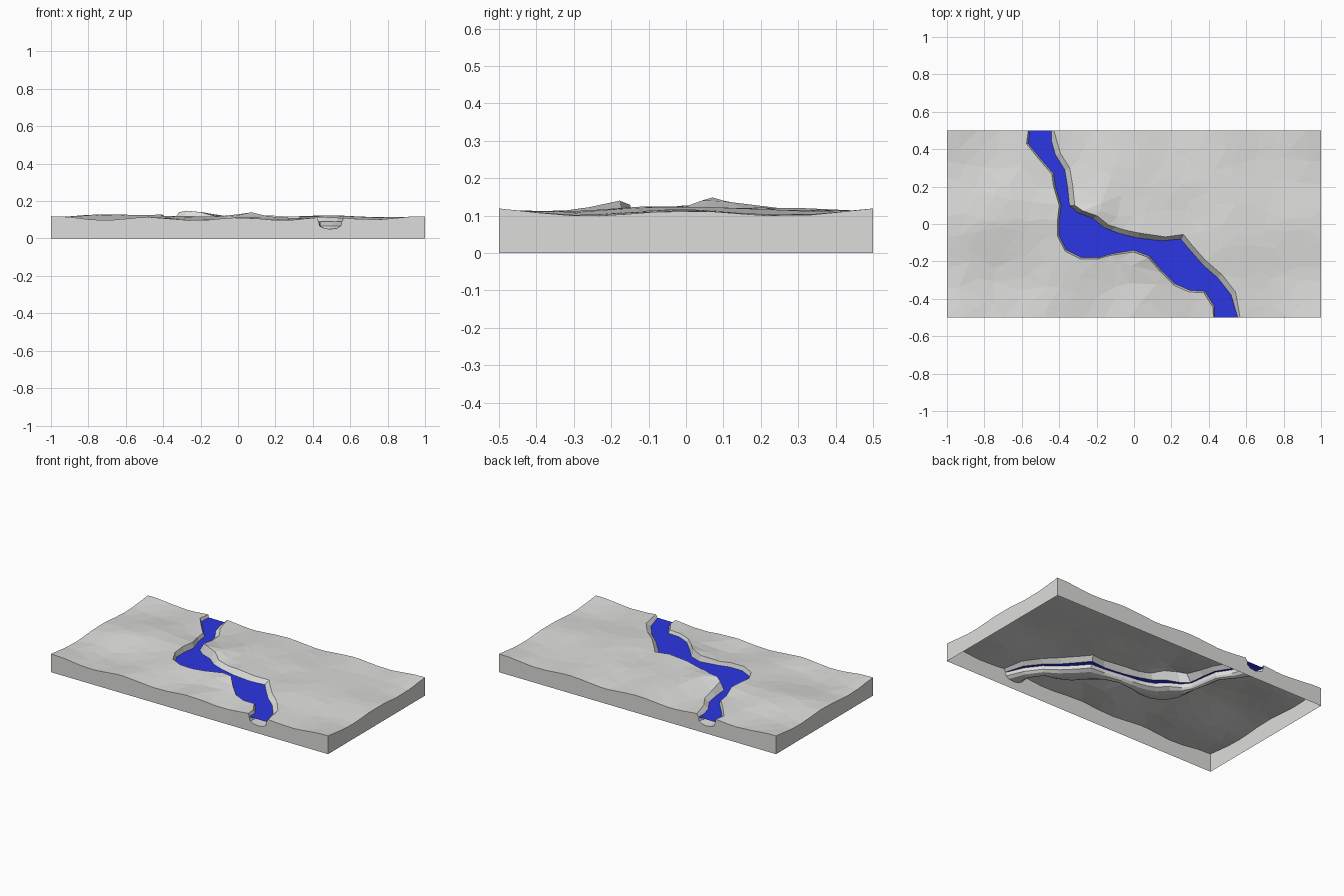
import bpy, bmesh, math, random
from mathutils import Vector, noise
from mathutils.geometry import delaunay_2d_cdt, intersect_point_line

random.seed(4)
if "Cube" in bpy.data.objects:
    bpy.data.objects.remove(bpy.data.objects["Cube"])


def material(name, colour):
    mat = bpy.data.materials.new(name)
    mat.use_nodes = True
    mat.diffuse_color = (*colour, 1)
    mat.node_tree.nodes["Principled BSDF"].inputs["Base Color"].default_value = (*colour, 1)
    return mat


stone = material("stone grey", (0.72, 0.72, 0.71))
blue = material("river blue", (0.024, 0.038, 0.77))

WATER_Z = 0.092
# waterline, from the back edge to the front edge: west bank and east bank
WEST = [(-.56, .5), (-.565, .43), (-.5, .35), (-.43, .27), (-.42, .2), (-.39, .1), (-.4, .02),
        (-.4, -.06), (-.36, -.14), (-.28, -.18), (-.19, -.18), (-.12, -.16), (0, -.14), (.08, -.17),
        (.15, -.25), (.22, -.32), (.3, -.355), (.38, -.36), (.43, -.44), (.43, -.5)]
EAST = [(-.44, .5), (-.44, .44), (-.42, .37), (-.37, .29), (-.355, .2), (-.345, .1), (-.3, .06),
        (-.22, .03), (-.16, -.02), (-.12, -.035), (-.08, -.05), (-.04, -.06), (.02, -.075), (.15, -.09),
        (.25, -.08), (.3, -.14), (.37, -.22), (.45, -.29), (.52, -.38), (.555, -.5)]
west = [Vector(p) for p in WEST]
east = [Vector(p) for p in EAST]
LAST = len(west) - 1


def bump(x, y, cx, cy, height, radius):
    return height * math.exp(-((x - cx) ** 2 + (y - cy) ** 2) / radius ** 2)


def ground_height(x, y):
    fade = (1 - x * x) * (1 - 4 * y * y)
    edge = 0.008 * math.cos(13 * x) * 4 * y * y + 0.008 * math.cos(11.4 * y) * x * x
    rough = 0.012 * noise.noise(Vector((x * 4, y * 5, 0.3)))
    hills = (bump(x, y, -.25, .07, .028, .12) + bump(x, y, .07, -.17, .028, .11)
             + bump(x, y, -.7, .1, .015, .2) + bump(x, y, .42, -.12, .012, .15)
             - bump(x, y, -.1, -.33, .016, .12) - bump(x, y, -.7, -.32, .014, .15))
    return 0.105 + edge + fade * (0.014 + rough) + hills


def on_ground(p):
    return Vector((p.x, p.y, ground_height(p.x, p.y)))


def at(p, z):
    return Vector((p.x, p.y, z))


def inside(p, poly):
    hit = False
    for a, b in zip(poly, poly[1:] + poly[:1]):
        if (a.y > p.y) != (b.y > p.y) and p.x < a.x + (p.y - a.y) * (b.x - a.x) / (b.y - a.y):
            hit = not hit
    return hit


def near(p, path, gap):
    for a, b in zip(path, path[1:]):
        q, t = intersect_point_line(p, a, b)
        q = a.lerp(b, min(1, max(0, t)))
        if (p - q.to_2d()).length < gap:
            return True
    return False


def add_face(bm, points):
    return bm.faces.new([bm.verts.new(p) for p in points])


def add_strip(bm, line_a, line_b):
    for i in range(len(line_a) - 1):
        quad = [line_a[i], line_a[i + 1], line_b[i + 1], line_b[i]]
        add_face(bm, quad)


def finish(name, bm, mat):
    bmesh.ops.remove_doubles(bm, verts=bm.verts, dist=1e-4)
    bmesh.ops.recalc_face_normals(bm, faces=bm.faces)
    if sum(f.normal.z * f.calc_area() for f in bm.faces) < 0:
        bmesh.ops.reverse_faces(bm, faces=bm.faces)
    mesh = bpy.data.meshes.new(name)
    bm.to_mesh(mesh)
    bm.free()
    mesh.materials.append(mat)
    obj = bpy.data.objects.new(name, mesh)
    bpy.context.collection.objects.link(obj)
    return obj


# bank crests, set back from the waterline
crest_w, crest_e = [], []
for i, (w, e) in enumerate(zip(west, east)):
    end = i in (0, LAST)
    out = Vector((1, 0)) if end else (e - w).normalized()
    crest_w.append(w - out * (0.005 if end else 0.01))
    crest_e.append(e + out * (0.012 if end else 0.028))
channel = crest_w + crest_e[::-1]

# scattered terrain points, straight along the outer edges
points = list(channel)
NX, NY = 22, 11
for i in range(NX + 1):
    for j in range(NY + 1):
        p = Vector((-1 + 2 * i / NX, -0.5 + j / NY))
        if 0 < i < NX:
            p.x += random.uniform(-.035, .035)
        if 0 < j < NY:
            p.y += random.uniform(-.035, .035)
        if not (inside(p, channel) or near(p, crest_w, .03) or near(p, crest_e, .03)):
            points.append(p)
n = LAST + 1
links = [(i, i + 1) for i in range(LAST)] + [(i, i + 1) for i in range(n, n + LAST)]
verts, _, tris, *_ = delaunay_2d_cdt(points, links, [], 0, 1e-6)

# land: terrain surface, banks and outer walls, open underneath
land = bmesh.new()
for tri in tris:
    corners = [verts[k] for k in tri]
    centre = (corners[0] + corners[1] + corners[2]) / 3
    if inside(centre, channel):
        continue
    add_face(land, [on_ground(p) for p in corners])
    for a, b in zip(corners, corners[1:] + corners[:1]):
        for axis, limit in ((0, 1), (1, .5)):
            same_side = abs(a[axis] - b[axis]) < 1e-5
            if same_side and abs(abs(a[axis]) - limit) < 1e-5:
                add_strip(land, [on_ground(a), on_ground(b)], [at(a, 0), at(b, 0)])
add_strip(land, [on_ground(p) for p in crest_w], [at(p, WATER_Z) for p in west])
add_strip(land, [on_ground(p) for p in crest_e], [at(p, WATER_Z) for p in east])

# riverbed section: shoulder, floor and shoulder across each station
sections = []
for i, (w, e) in enumerate(zip(west, east)):
    end = i in (0, LAST)
    a = w if end else w.lerp(e, .1)
    b = e if end else e.lerp(w, .16)
    profile = ((0, WATER_Z - .002), (.06, .065), (.25, .055), (.5, .05), (.8, .055), (.97, .068), (1, WATER_Z - .002))
    sections.append([at(a.lerp(b, t), z) for t, z in profile])

# end walls below the river mouths
for i in (0, LAST):
    rim = [on_ground(crest_w[i]), *sections[i], on_ground(crest_e[i])]
    add_strip(land, rim, [at(p, 0) for p in rim])
finish("land", land, stone)

bed = bmesh.new()
for s, t in zip(sections, sections[1:]):
    add_strip(bed, s, t)
finish("riverbed", bed, stone)

# water surface
water = bmesh.new()
add_strip(water, [at(p, WATER_Z) for p in west], [at(p, WATER_Z) for p in east])
finish("river_water", water, blue)
